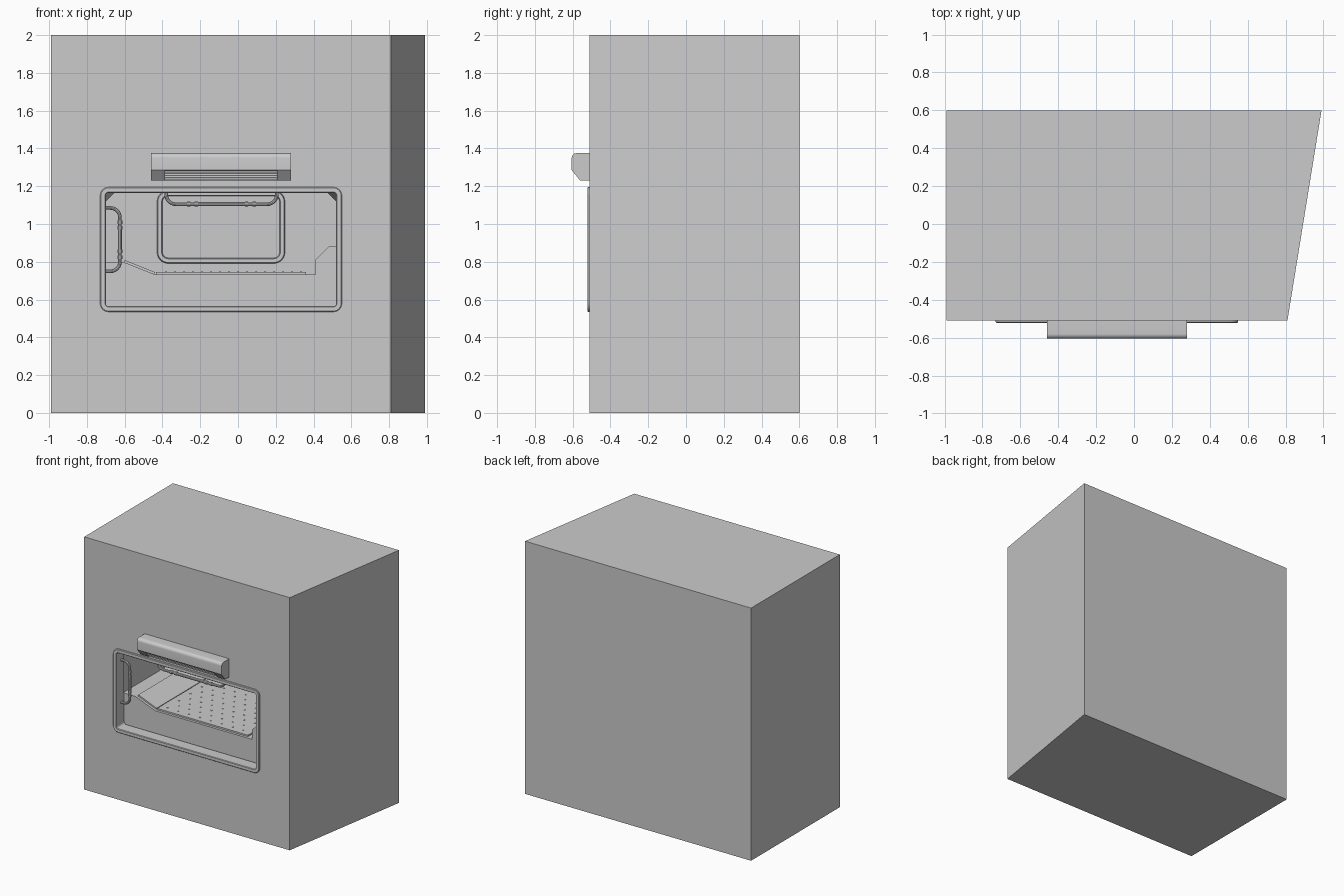
import bpy, bmesh, math
from mathutils import Vector

if "Cube" in bpy.data.objects:
    bpy.data.objects.remove(bpy.data.objects["Cube"])

FRONT, BACK, STEP, CAVITY_BACK = -0.51, 0.60, -0.41, 0.45


def make(name, bm, smooth=False):
    bmesh.ops.recalc_face_normals(bm, faces=bm.faces)
    me = bpy.data.meshes.new(name)
    bm.to_mesh(me)
    bm.free()
    ob = bpy.data.objects.new(name, me)
    bpy.context.collection.objects.link(ob)
    if smooth:
        bpy.ops.object.select_all(action='DESELECT')
        ob.select_set(True)
        bpy.context.view_layer.objects.active = ob
        bpy.ops.object.shade_smooth_by_angle(angle=math.radians(35))
    return ob


def loft(name, loops, closed=False, smooth=False):
    """Skin equal-sized point loops; cap the ends or join last to first."""
    bm = bmesh.new()
    rings = [[bm.verts.new(p) for p in lp] for lp in loops]
    n = len(rings[0])
    pairs = list(zip(rings, rings[1:])) + ([(rings[-1], rings[0])] if closed else [])
    for a, b in pairs:
        for i in range(n):
            j = (i + 1) % n
            bm.faces.new((a[i], a[j], b[j], b[i]))
    if not closed:
        bm.faces.new(rings[0])
        bm.faces.new(rings[-1])
    return make(name, bm, smooth)


def prism_y(name, xz, y0, y1):
    return loft(name, [[(x, y, z) for x, z in xz] for y in (y0, y1)])


def box(name, x0, x1, y0, y1, z0, z1):
    return prism_y(name, [(x0, z0), (x1, z0), (x1, z1), (x0, z1)], y0, y1)


def rounded(x0, x1, z0, z1, r, y, inset=0.0, seg=6):
    x0, x1, z0, z1 = x0 + inset, x1 - inset, z0 + inset, z1 - inset
    r = max(r - inset, 0.012)
    pts = []
    for k, (cx, cz) in enumerate([(x1 - r, z1 - r), (x0 + r, z1 - r),
                                  (x0 + r, z0 + r), (x1 - r, z0 + r)]):
        for i in range(seg + 1):
            a = math.pi / 2 * (k + i / seg)
            pts.append((cx + r * math.cos(a), y, cz + r * math.sin(a)))
    return pts


def cut(target, cutter):
    m = target.modifiers.new("cut", 'BOOLEAN')
    m.object, m.operation, m.solver = cutter, 'DIFFERENCE', 'EXACT'
    bpy.context.view_layer.objects.active = target
    bpy.ops.object.modifier_apply(modifier=m.name)
    bpy.data.objects.remove(cutter)


def tube(name, pts, r, sides=10):
    """Round bar along a path lying in an xz plane."""
    pts = [Vector(p) for p in pts]
    loops = []
    for i, p in enumerate(pts):
        t = (pts[min(i + 1, len(pts) - 1)] - pts[max(i - 1, 0)]).normalized()
        u = Vector((0, 1, 0))
        v = t.cross(u)
        loops.append([p + r * (math.cos(2 * math.pi * k / sides) * u +
                               math.sin(2 * math.pi * k / sides) * v) for k in range(sides)])
    return loft(name, loops, smooth=True)


# wall block with slanted right side
plan = [(-0.99, FRONT), (0.81, FRONT), (0.99, BACK), (-0.99, BACK)]
block = loft("wall_block", [[(x, y, z) for x, y in plan] for z in (0, 2)])

# hatch opening, then the deeper compartment with its shaped floor
cut(block, loft("opening_cutter", [rounded(-0.71, 0.53, 0.55, 1.18, 0.03, y)
                                   for y in (-0.7, STEP)]))
cut(block, prism_y("compartment_cutter",
                   [(-0.72, 0.80), (-0.61, 0.80), (-0.44, 0.733), (0.41, 0.733),
                    (0.41, 0.81), (0.48, 0.88), (0.54, 0.88), (0.54, 1.185),
                    (-0.72, 1.185)], STEP - 0.02, CAVITY_BACK))

# hatch frame with a liner running into the opening
sections = [(0, -0.50), (0, -0.518), (0.004, -0.522), (0.026, -0.522),
            (0.030, -0.518), (0.030, -0.45), (0.026, -0.45), (0.026, -0.42)]
loft("hatch_frame", [rounded(-0.73, 0.55, 0.535, 1.195, 0.045, y, i)
                     for i, y in sections], closed=True, smooth=True)

# tilted gussets in the upper corners of the opening
for side, cx, s in (("left", -0.705, 1), ("right", 0.525, -1)):
    loft("corner_gusset_" + side,
         [[(cx, y, 1.175), (cx + s * w, y, 1.175), (cx, y, 1.175 - w)]
          for y, w in ((-0.42, 0.015), (-0.30, 0.06))])

# floor mats: sloped one on the left, flat dotted one
prism_y("slope_mat", [(-0.605, 0.797), (-0.445, 0.734), (-0.44, 0.745), (-0.60, 0.809)],
        -0.39, 0.42)
box("flat_mat", -0.435, 0.36, -0.39, 0.42, 0.73, 0.745)
bm = bmesh.new()
for row in range(11):
    for col in range(8):
        x = -0.38 + 0.095 * col + (0.0475 if row % 2 else 0)
        if x < 0.34:
            res = bmesh.ops.create_cone(bm, segments=8, cap_ends=True, radius1=0.007,
                                        radius2=0.005, depth=0.004)
            bmesh.ops.translate(bm, verts=res["verts"], vec=(x, -0.34 + 0.072 * row, 0.746))
make("mat_studs", bm)

# framed panel on the rear wall
loft("rear_panel_frame", [rounded(-0.43, 0.25, 0.79, 1.178, 0.06, y, i)
                          for i, y in ((0, 0.455), (0.006, 0.43), (0.026, 0.43), (0.032, 0.455))],
     closed=True, smooth=True)


# grab handles: one hanging from the top, one on the left side
def handle(name, place, length, reach, r, bands):
    c = 0.05
    prof = [(0, 0)]
    for i in range(9):
        a = math.pi / 2 * i / 8
        prof.append((c * (1 - math.cos(a)), reach - c + c * math.sin(a)))
    prof += [(length - s, d) for s, d in reversed(prof)]
    tube(name + "_bar", [place(s, d) for s, d in prof], r)
    tube(name + "_grip", [place(bands[1], reach), place(bands[2], reach)], r * 1.15)
    for i, b in enumerate(bands):
        tube(f"{name}_band_{i}", [place(b - 0.009, reach), place(b + 0.009, reach)], r * 1.4)


handle("top_handle", lambda s, d: (-0.38 + s, -0.46, 1.172 - d), 0.585, 0.067, 0.010,
       (0.12, 0.16, 0.425, 0.465))
handle("side_handle", lambda s, d: (-0.705 + d, -0.46, 1.085 - s), 0.335, 0.08, 0.010,
       (0.075, 0.105, 0.23, 0.26))

# lamp housing above the hatch, with a rounded upper edge
prof = [(-0.50, 1.23), (-0.56, 1.23), (-0.605, 1.285)]
prof += [(-0.58 - 0.025 * math.cos(a), 1.35 + 0.025 * math.sin(a))
         for a in [math.pi / 2 * i / 6 for i in range(7)]] + [(-0.50, 1.375)]
lamp = loft("lamp_housing", [[(x, y, z) for y, z in prof] for x in (-0.46, 0.28)], smooth=True)
slot = [(-0.53, 1.20), (-0.59, 1.20), (-0.64, 1.281), (-0.575, 1.281)]
cut(lamp, loft("slot_cutter", [[(x, y, z) for y, z in slot] for x in (-0.39, 0.21)]))

# stepped louvres in the lamp slot
for i in range(4):
    y, z = -0.557 - 0.0105 * i, 1.233 + 0.0125 * i
    box(f"lamp_louvre_{i}", -0.392, 0.212, y, y + 0.04, z, z + 0.009)
